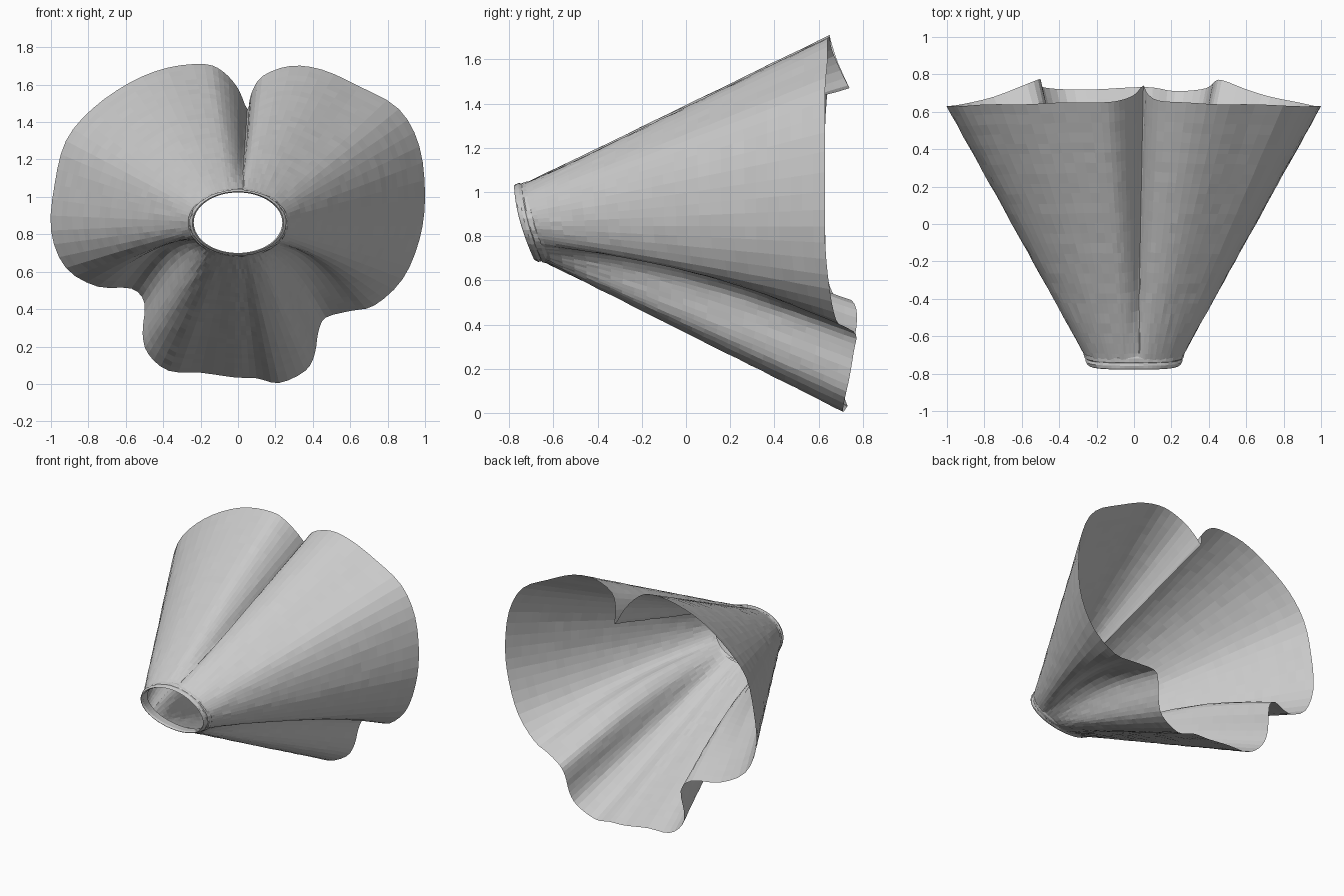
import bpy, math, random
from mathutils import Vector

if "Cube" in bpy.data.objects:
    bpy.data.objects.remove(bpy.data.objects["Cube"])

random.seed(4)

# Hem outline (x, y, z), clockwise from the crease at the top, seen from the front
HEM = [Vector(p) for p in [
    (.05, .74, 1.47), (.07, .70, 1.55), (.13, .66, 1.645), (.28, .65, 1.70), (.45, .64, 1.68),
    (.65, .64, 1.59), (.86, .63, 1.47), (.97, .63, 1.27), (1.0, .63, 1.0), (.97, .63, .77),
    (.88, .65, .56), (.73, .68, .42), (.60, .72, .39), (.47, .77, .355), (.43, .76, .28),
    (.41, .74, .16), (.36, .72, .07), (.22, .71, .005), (.10, .73, .03), (-.02, .73, .035),
    (-.20, .72, .06), (-.37, .72, .07), (-.48, .73, .16), (-.51, .75, .27), (-.50, .775, .43),
    (-.57, .75, .51), (-.75, .68, .52), (-.92, .64, .62), (-1.0, .63, .82), (-.98, .63, 1.07),
    (-.92, .63, 1.30), (-.78, .64, 1.47), (-.58, .64, 1.61), (-.38, .65, 1.69),
    (-.18, .65, 1.71), (-.08, .66, 1.67), (0, .69, 1.58)]]
FOLDS = [Vector((.60, .73, .39)), Vector((-.60, .74, .50))]
SUB, ROWS = 3, 26


def smooth_loop(pts, sub):
    """Catmull-Rom resampling of a closed loop."""
    out, n = [], len(pts)
    for i in range(n):
        a, b, c, d = (pts[(i + k) % n] for k in (-1, 0, 1, 2))
        for s in range(sub):
            t = s / sub
            out.append(.5 * (2 * b + (c - a) * t + (2 * a - 5 * b + 4 * c - d) * t * t
                             + (3 * b - a - 3 * c + d) * t ** 3))
    return out


def waist(a, scale=1.0, push=0.0):
    """Point on the tilted, slightly curved oval waist, pushed back along y."""
    drop = (1 - math.sin(a)) / 2
    return Vector((.252 * scale * math.cos(a), -.778 + .09 * drop ** 1.7 + push,
                   .862 + .172 * scale * math.sin(a)))


def loft(name, rings):
    """Skin a list of closed rings with quads."""
    n = len(rings[0])
    verts = [v for r in rings for v in r]
    faces = [(r * n + i, (r + 1) * n + i, (r + 1) * n + (i + 1) % n, r * n + (i + 1) % n)
             for r in range(len(rings) - 1) for i in range(n)]
    me = bpy.data.meshes.new(name)
    me.from_pydata(verts, [], faces)
    ob = bpy.data.objects.new(name, me)
    bpy.context.collection.objects.link(ob)
    return ob


def direction(p):
    return math.atan2(p.z - .862, p.x)


# Waist angle for every hem point: half by direction, half by length of cloth,
# so that the folds open out towards the waist
hem = smooth_loop(HEM, SUB)
total = sum((hem[i] - hem[i - 1]).length for i in range(len(hem)))
start = direction(hem[0])
angles, run, turn = [], 0, 0
for i, p in enumerate(hem):
    if i:
        run += (p - hem[i - 1]).length
        step = direction(hem[i - 1]) - direction(p)
        turn += (step + math.pi) % (2 * math.pi) - math.pi
    angles.append(start - .45 * turn - .55 * 2 * math.pi * run / total)

# Flared cloth, from the waist to the wavy hem
rings = []
for r in range(ROWS + 1):
    t = r / ROWS
    ring = []
    for p, a in zip(hem, angles):
        v = waist(a, 1.0, .03).lerp(p, t)
        # side folds tuck inward halfway along
        v.z += .085 * math.sin(math.pi * t) * sum(
            math.exp(-((p - f).length / .2) ** 2) for f in FOLDS)
        # faint cloth wrinkles
        if 0 < r < ROWS:
            v += Vector((math.cos(a), 0, math.sin(a))) * random.uniform(-.002, .002)
        ring.append(v)
    rings.append(ring)
loft("skirt_cloth", rings)

# Gathered waistband: inner lip, front edge, two stitched ridges
N = 64
profile = [(.96, .07), (.94, .015), (.97, 0), (1.0, .005), (1.03, .02), (1.025, .035),
           (1.05, .04), (1.075, .06), (1.06, .075), (1.03, .06)]
band = []
for k, (s, push) in enumerate(profile):
    ruffle = .01 if k > 3 else 0
    band.append([waist(2 * math.pi * i / N, s + random.uniform(-ruffle, ruffle), push)
                 for i in range(N)])
loft("waistband", band)
